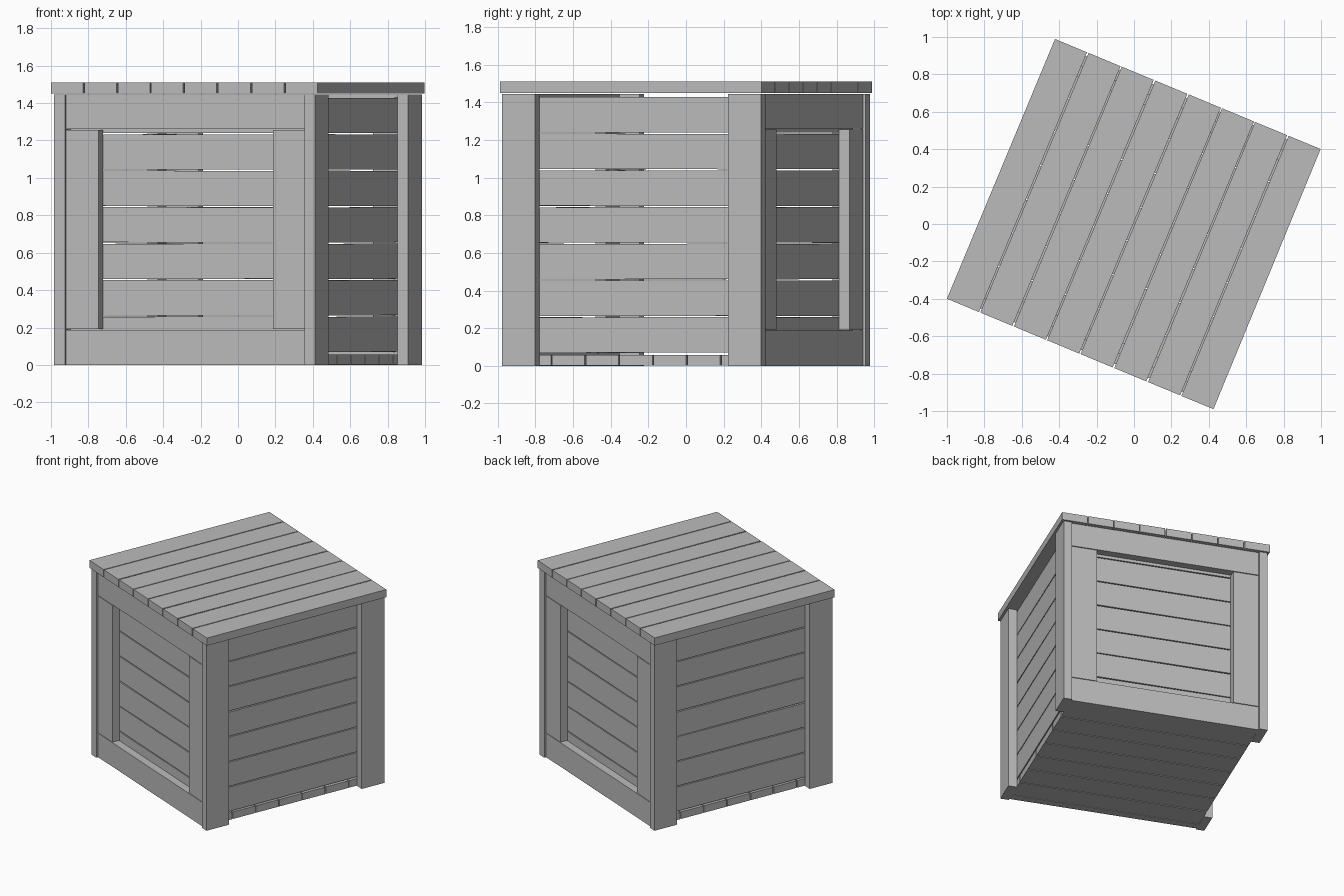
import bpy, bmesh, math, random
from mathutils import Matrix, Vector

cube = bpy.data.objects.get("Cube")
if cube:
    bpy.data.objects.remove(cube, do_unlink=True)

random.seed(4)
TURN = Matrix.Rotation(math.radians(-22.5), 4, 'Z')   # the crate stands turned

wood = bpy.data.materials.new("grey_wood")
wood.use_nodes = True
grey = (0.5, 0.5, 0.5, 1)
wood.diffuse_color = grey
wood.node_tree.nodes["Principled BSDF"].inputs["Base Color"].default_value = grey


def board(name, low, high, tilt=0.0, axis='Z'):
    """Flat-faced board between two corners, tilted a little about its centre."""
    low, high = Vector(low), Vector(high)
    place = (TURN @ Matrix.Translation((low + high) / 2)
             @ Matrix.Rotation(tilt, 4, axis) @ Matrix.Diagonal((high - low).to_4d()))
    place[3][3] = 1
    bm = bmesh.new()
    bmesh.ops.create_cube(bm, size=1, matrix=place)
    mesh = bpy.data.meshes.new(name)
    bm.to_mesh(mesh)
    bm.free()
    mesh.materials.append(wood)
    obj = bpy.data.objects.new(name, mesh)
    bpy.context.collection.objects.link(obj)


def wobble(amount=0.003):
    return random.uniform(-amount, amount)


def span(side, inner, outer):
    """Sorted range on the chosen side of the centre."""
    return sorted((side * inner, side * outer))


HX, HY, TOP = 0.755, 0.745, 1.445      # outside of the posts
IX = 0.693                             # inside of the posts
FY, IY = 0.73, 0.67                    # front and back of the frame boards
PITCH, WIDTH = 0.195, 0.188            # plank spacing and width
T = 0.06                               # board thickness

# Lid planks
for i in range(8):
    x = -0.77 + i * 0.1935
    board(f"lid_plank_{i + 1}", (x, -0.752, 1.45), (x + 0.1855, 0.752, 1.51), wobble())

# Floor planks
for i in range(7):
    y = (i - 3) * PITCH
    board(f"floor_plank_{i + 1}", (-IX, y - 0.094, 0.002), (IX, y + 0.094, 0.057), wobble(0.002))

for sx, side in ((1, "left"), (-1, "right")):
    # Corner posts
    x0, x1 = span(sx, IX, HX)
    for sy, end in ((-1, "front"), (1, "back")):
        y0, y1 = span(sy, 0.555, HY)
        board(f"{end}_{side}_post", (x0, y0, 0), (x1, y1, TOP))
    # Side slats
    x0, x1 = span(sx, IX - T, IX)
    for i in range(7):
        z = 0.07 + i * PITCH
        board(f"{side}_slat_{i + 1}", (x0, -IY, z), (x1, IY, z + WIDTH), wobble(), 'X')

for sy, end in ((-1, "front"), (1, "back")):
    # Frame rails and stiles
    y0, y1 = span(sy, IY, FY)
    board(f"{end}_bottom_rail", (-IX, y0, 0), (IX, y1, 0.187))
    board(f"{end}_top_rail", (-IX, y0, 1.262), (IX, y1, TOP))
    for sx, side in ((1, "left"), (-1, "right")):
        x0, x1 = span(sx, 0.505, IX)
        board(f"{end}_{side}_stile", (x0, y0, 0.191), (x1, y1, 1.257))
    # Recessed slats
    y0, y1 = span(sy, IY - T, IY)
    for i in range(7):
        z = 0.07 + i * PITCH
        board(f"{end}_slat_{i + 1}", (T - IX, y0, z), (IX - T, y1, z + WIDTH), wobble(), 'Y')
